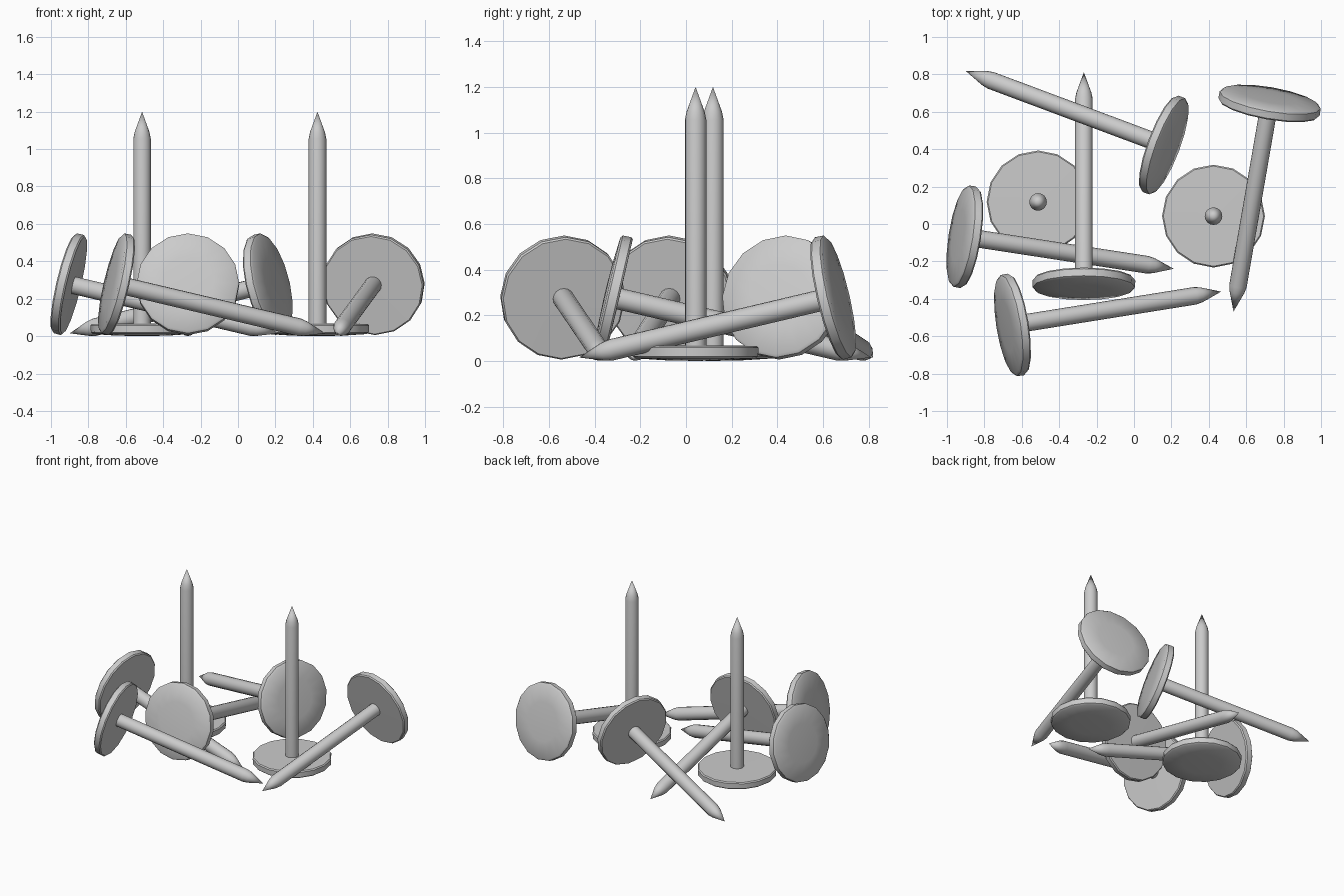
import bpy, bmesh, math
from mathutils import Vector

if "Cube" in bpy.data.objects:
    bpy.data.objects.remove(bpy.data.objects["Cube"])

SIDES = 16
# half profile (radius, height) from the shallow domed head to the point
HEAD = [(0, 0.0), (0.14, 0.003), (0.262, 0.011), (0.274, 0.02), (0.275, 0.058),
        (0.268, 0.066), (0.046, 0.067)]
PIN = [(0.047, 0.067), (0.047, 1.055), (0.040, 1.09), (0, 1.2)]


def lathe(name, profile):
    """Revolve a half profile around z, closing on the axis where radius is 0."""
    bm = bmesh.new()
    rings = []
    for r, z in profile:
        if r == 0:
            rings.append([bm.verts.new((0, 0, z))] * SIDES)
        else:
            rings.append([bm.verts.new((r * math.cos(2 * math.pi * i / SIDES),
                                        r * math.sin(2 * math.pi * i / SIDES), z))
                          for i in range(SIDES)])
    for a, b in zip(rings, rings[1:]):
        for i in range(SIDES):
            j = (i + 1) % SIDES
            quad = list(dict.fromkeys([a[i], a[j], b[j], b[i]]))
            bm.faces.new(quad)
    bmesh.ops.recalc_face_normals(bm, faces=bm.faces)
    mesh = bpy.data.meshes.new(name)
    bm.to_mesh(mesh)
    bm.free()
    obj = bpy.data.objects.new(name, mesh)
    bpy.context.collection.objects.link(obj)
    bpy.ops.object.select_all(action='DESELECT')
    obj.select_set(True)
    bpy.context.view_layer.objects.active = obj
    bpy.ops.object.shade_smooth_by_angle(angle=math.radians(40))
    return obj


def tack(name):
    # one continuous profile: head, then shaft and point
    return lathe(name, HEAD[:-1] + PIN)


# tacks standing on their heads
for n, (x, y) in enumerate([(-0.513, 0.118), (0.425, 0.042)], 1):
    tack(f"standing_tack_{n}").location = (x, y, 0)

# tacks lying on rim and point: head centre (x, y), point (x, y)
LYING = [
    ((0.16, 0.422), (-0.905, 0.82)),
    ((-0.268, -0.32), (-0.268, 0.815)),
    ((0.725, 0.645), (0.53, -0.48)),
    ((-0.905, -0.068), (0.215, -0.24)),
    ((-0.65, -0.54), (0.475, -0.36)),
]
TILT = math.radians(13.1)
for n, (head, tip) in enumerate(LYING, 1):
    flat = (Vector(tip) - Vector(head)).normalized()
    axis = Vector((flat.x * math.cos(TILT), flat.y * math.cos(TILT), -math.sin(TILT)))
    obj = tack(f"lying_tack_{n}")
    obj.rotation_euler = (0, math.pi / 2 + TILT, math.atan2(flat.y, flat.x))
    obj.location = Vector((head[0], head[1], 0.278)) - axis * 0.039
